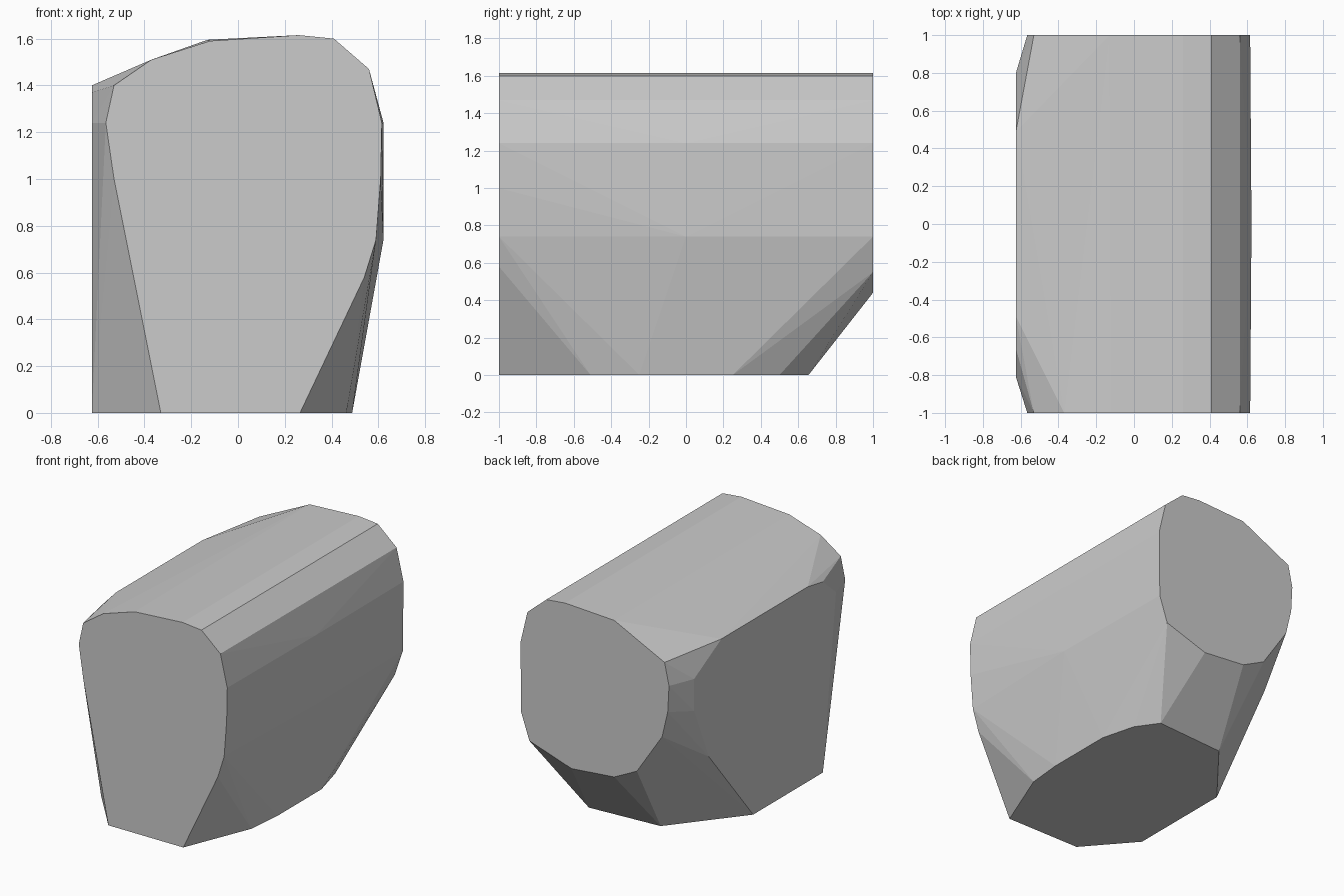
import bpy, bmesh, math

if "Cube" in bpy.data.objects:
    bpy.data.objects.remove(bpy.data.objects["Cube"])

# Cross-sections of the faceted block, one per flat side
front = [(-.33, 0), (-.53, 1.0), (-.565, 1.24), (-.53, 1.4), (-.37, 1.51),
         (-.12, 1.59), (.26, 1.615), (.41, 1.6), (.56, 1.47), (.615, 1.24),
         (.61, 1.0), (.59, .74), (.54, .58), (.265, 0)]           # x, z
back = [(.21, .44), (-.13, .47), (-.31, .56), (-.51, .86), (-.555, 1.05),
        (-.565, 1.24), (-.53, 1.4), (-.13, 1.595), (.26, 1.615), (.41, 1.6),
        (.56, 1.47), (.615, 1.24), (.61, .74), (.545, .55)]       # x, z
left = [(-.66, 0), (-.81, 1.24), (-.66, 1.37), (-.49, 1.4), (.49, 1.4),
        (.8, 1.23), (.8, 1.0), (.635, .61), (.13, 0)]             # y, z
bottom = [(.463, -.51), (.488, -.25), (.488, .25), (.422, .5),
          (.313, .655), (-.233, .62)]                             # x, y
right = [(0, .74), (0, 1.0), (0, 1.24)]                           # y, z

points = [(x, -1, z) for x, z in front]
points += [(x, 1, z) for x, z in back]
points += [(-.625, y, z) for y, z in left]
points += [(x, y, 0) for x, y in bottom]
points += [(.622, y, z) for y, z in right]

# Wrap the sections in a single convex skin
bm = bmesh.new()
for p in points:
    bm.verts.new(p)
hull = bmesh.ops.convex_hull(bm, input=bm.verts[:])
loose = [v for v in bm.verts if not v.link_faces]
bmesh.ops.delete(bm, geom=loose, context='VERTS')

# Join coplanar triangles into flat facets
bmesh.ops.dissolve_limit(bm, angle_limit=math.radians(0.5),
                         verts=bm.verts[:], edges=bm.edges[:])
bmesh.ops.recalc_face_normals(bm, faces=bm.faces[:])

mesh = bpy.data.meshes.new("faceted_block")
bm.to_mesh(mesh)
bm.free()
block = bpy.data.objects.new("faceted_block", mesh)
bpy.context.collection.objects.link(block)
